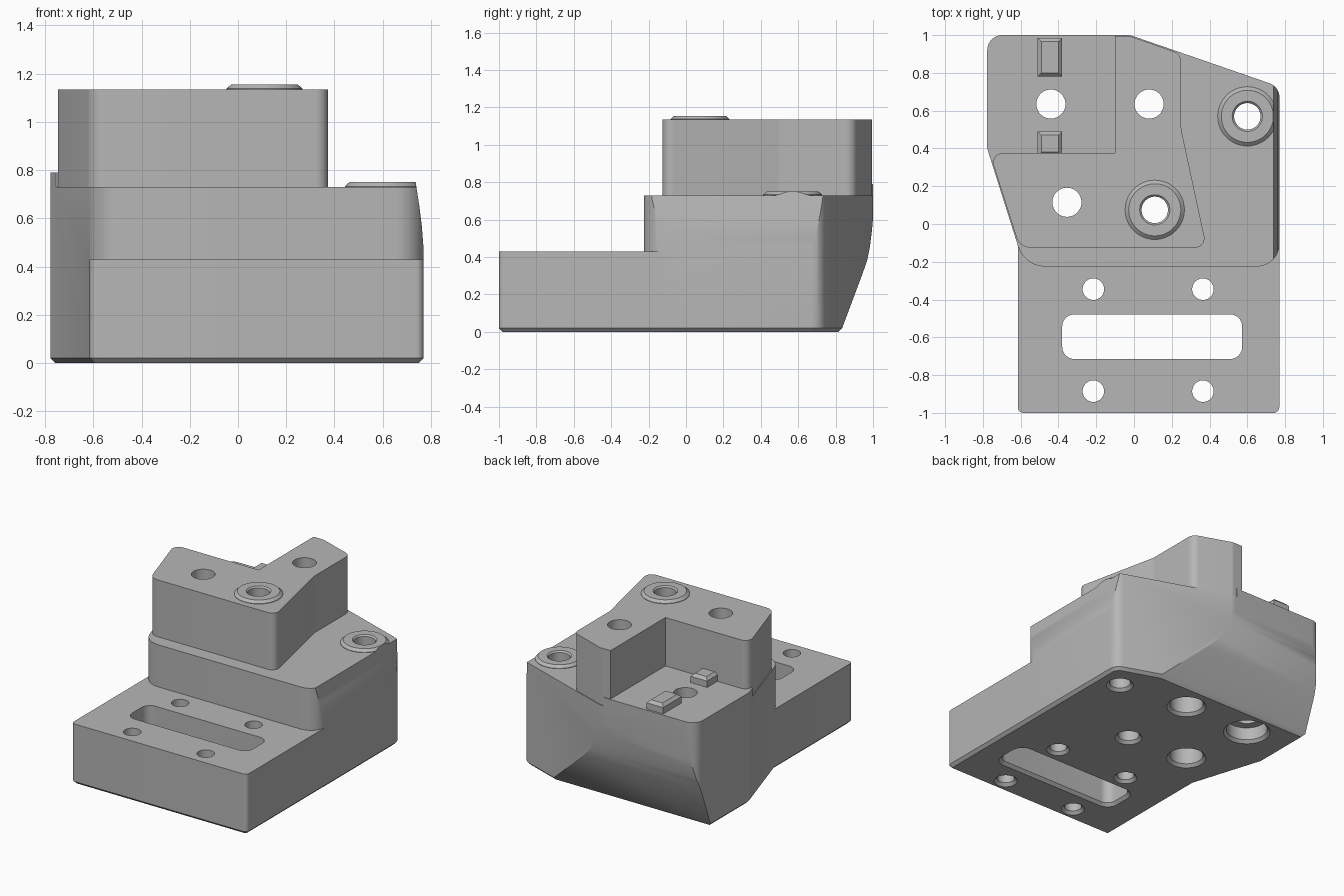
import bpy, bmesh, math
from mathutils import Vector, Matrix

if "Cube" in bpy.data.objects:
    bpy.data.objects.remove(bpy.data.objects["Cube"], do_unlink=True)

metal = bpy.data.materials.new("plain_grey")
metal.use_nodes = True
GREY = (0.47, 0.47, 0.47, 1)
metal.diffuse_color = GREY
metal.node_tree.nodes["Principled BSDF"].inputs["Base Color"].default_value = GREY


def loft(name, rings, turn=None):
    """Closed solid through rings that have equal point counts."""
    bm = bmesh.new()
    loops = [[bm.verts.new(p) for p in ring] for ring in rings]
    n = len(loops[0])
    for a, b in zip(loops, loops[1:]):
        for i in range(n):
            j = (i + 1) % n
            bm.faces.new((a[i], a[j], b[j], b[i]))
    bm.faces.new(loops[0][::-1])
    bm.faces.new(loops[-1])
    if turn:
        bmesh.ops.transform(bm, matrix=turn, verts=bm.verts)
    bmesh.ops.recalc_face_normals(bm, faces=bm.faces)
    mesh = bpy.data.meshes.new(name)
    bm.to_mesh(mesh)
    bm.free()
    mesh.materials.append(metal)
    obj = bpy.data.objects.new(name, mesh)
    bpy.context.collection.objects.link(obj)
    return obj


def rounded(corners, steps=10):
    """Counter-clockwise outline with filleted corners (x, y, radius)."""
    out = []
    for i, (x, y, r) in enumerate(corners):
        p = Vector((x, y))
        if r == 0:
            out.append(p)
            continue
        a = (Vector(corners[i - 1][:2]) - p).normalized()
        b = (Vector(corners[(i + 1) % len(corners)][:2]) - p).normalized()
        half = a.angle(b) / 2
        centre = p + (a + b).normalized() * (r / math.sin(half))
        start = p + a * (r / math.tan(half)) - centre
        end = p + b * (r / math.tan(half)) - centre
        sweep = math.atan2(start.x * end.y - start.y * end.x, start.dot(end))
        for k in range(steps + 1):
            out.append(centre + Matrix.Rotation(sweep * k / steps, 2) @ start)
    return out


def inset(points, d):
    out = []
    for i, p in enumerate(points):
        e0 = (p - points[i - 1]).normalized()
        e1 = (points[(i + 1) % len(points)] - p).normalized()
        n0, n1 = Vector((-e0.y, e0.x)), Vector((-e1.y, e1.x))
        out.append(p + (n0 + n1) * (d / (1 + n0.dot(n1))))
    return out


def prism(name, corners, levels, turn=None):
    """Extrude an outline through (height, inset) levels."""
    pts = rounded(corners)
    return loft(name, [[(p.x, p.y, z) for p in inset(pts, d)] for z, d in levels], turn)


def box(name, x0, x1, y0, y1, levels, r=0):
    return prism(name, [(x0, y0, r), (x1, y0, r), (x1, y1, r), (x0, y1, r)], levels)


def lathe(name, x, y, profile, n=48):
    ring = [(math.cos(math.tau * i / n), math.sin(math.tau * i / n)) for i in range(n)]
    return loft(name, [[(x + r * c, y + r * s, z) for c, s in ring] for r, z in profile])


def combine(target, tool, operation):
    mod = target.modifiers.new(operation, "BOOLEAN")
    mod.operation, mod.solver, mod.object = operation, "EXACT", tool
    bpy.context.view_layer.objects.active = target
    bpy.ops.object.modifier_apply(modifier=mod.name)
    bpy.data.objects.remove(tool, do_unlink=True)


STEP, FLOOR, TOP = 0.73, 0.79, 1.135
BOSSES = [(0.11, 0.075, TOP), (0.6, 0.57, STEP)]

# Main body outline, chamfered underneath
body = prism("mounting_block",
             [(-0.58, -0.225, 0.15), (0.77, -0.225, 0.12), (0.77, 0.727, 0.08),
              (-0.02, 1, 0.1), (-0.777, 1, 0.08), (-0.777, 0.4, 0.06)],
             [(0, 0.02), (0.02, 0), (1.3, 0)])

# Sloped, curved back and slightly leaning side
back = prism("back_profile",
             [(-2, -0.1, 0), (0.76, -0.1, 0), (0.815, 0, 0), (0.835, 0.02, 0),
              (0.94, 0.3, 0), (0.968, 0.38, 0), (0.984, 0.46, 0), (0.994, 0.54, 0),
              (1.003, 0.64, 0), (1.03, 1.5, 0), (-2, 1.5, 0)],
             [(-2, 0), (2, 0)],
             Matrix(((0, 0, 1, 0), (1, 0, 0, 0), (0, 1, 0, 0), (0, 0, 0, 1))))
side = prism("side_profile",
             [(-2, -0.1, 0), (0.85, -0.1, 0), (0.79, 0.3, 0), (0.769, 0.48, 0),
              (0.762, 0.57, 0), (0.752, 0.65, 0), (0.738, 0.74, 0), (0.65, 1.5, 0),
              (-2, 1.5, 0)],
             [(-2, 0), (2, 0)], Matrix.Rotation(math.pi / 2, 4, "X"))
combine(body, back, "INTERSECT")
combine(body, side, "INTERSECT")

# Stepped heights: ledge, pocket floor, tall block, keys and bosses
steps = box("step_heights", -2, 2, -2, 2, [(-1, 0), (STEP, 0)])
combine(steps, box("pocket_floor", -1.8, -0.05, 0.33, 1.8, [(0.5, 0), (FLOOR, 0)]), "UNION")
combine(steps, prism("tall_block",
                     [(-0.764, 0.375, 0.05), (-0.605, -0.125, 0.08), (0.385, -0.125, 0.05),
                      (0.25, 0.5, 0.12), (0.25, 0.9, 0.06), (-0.02, 0.994, 0.06),
                      (-0.1, 0.994, 0), (-0.1, 0.375, 0)],
                     [(0.5, 0), (TOP, 0)]), "UNION")
for y0, y1 in ((0.78, 0.985), (0.36, 0.49)):
    key = box("key", -0.51, -0.38, y0, y1, [(0.6, 0), (0.835, 0), (0.855, 0.02)])
    combine(steps, key, "UNION")
for x, y, z in BOSSES:
    boss = lathe("boss", x, y, [(0.157, z - 0.1), (0.157, z + 0.003), (0.138, z + 0.02)])
    combine(steps, boss, "UNION")
combine(body, steps, "INTERSECT")

# Low front plate
plate = box("front_plate", -0.615, 0.769, -1, 0.3, [(0, 0.02), (0.02, 0), (0.43, 0)], 0.03)
combine(body, plate, "UNION")


def drill(x, y, profile):
    combine(body, lathe("drill", x, y, profile), "DIFFERENCE")


# Plate holes and slot
for x in (-0.215, 0.365):
    for y in (-0.345, -0.885):
        drill(x, y, [(0.087, -0.01), (0.057, 0.02), (0.057, 2)])
slot = box("slot", -0.38, 0.573, -0.715, -0.478, [(-0.01, -0.03), (0.02, 0), (1, 0)], 0.065)
combine(body, slot, "DIFFERENCE")

# Counterbored holes
for x, y, bore, depth in ((-0.44, 0.635, 0.135, 0.11), (0.08, 0.635, 0.11, 0.5),
                          (-0.355, 0.115, 0.11, 0.5)):
    drill(x, y, [(bore + 0.03, -0.01), (bore, 0.02), (bore, depth), (0.077, depth), (0.077, 2)])

# Boss holes with eased rims
for x, y, z in BOSSES:
    drill(x, y, [(0.1, -0.01), (0.07, 0.02), (0.07, z + 0.01), (0.09, z + 0.03)])

bpy.ops.object.select_all(action="DESELECT")
body.select_set(True)
bpy.context.view_layer.objects.active = body
bpy.ops.object.shade_smooth_by_angle(angle=math.radians(25))
